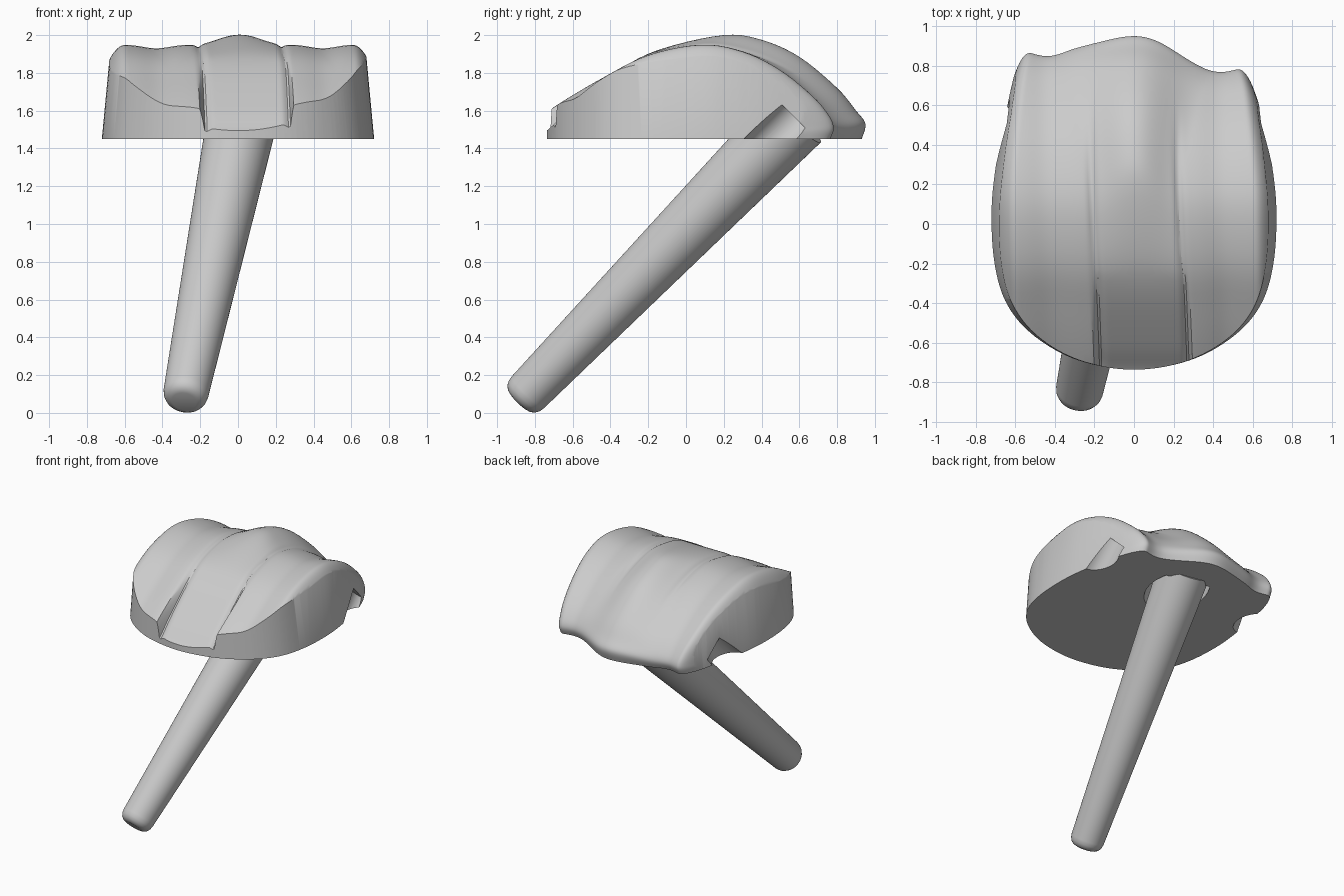
import bpy, bmesh, math
from mathutils import Vector

if "Cube" in bpy.data.objects:
    bpy.data.objects.remove(bpy.data.objects["Cube"], do_unlink=True)

BASE = 1.45      # height of the flat underside
HALF = 0.85      # half width of the raw swept block
TIP = Vector((-0.285, -0.885, 0.06))
AXIS = (Vector((0, 0.47, BASE)) - TIP).normalized()


def make_object(name, bm):
    bmesh.ops.recalc_face_normals(bm, faces=bm.faces)
    mesh = bpy.data.meshes.new(name)
    bm.to_mesh(mesh)
    bm.free()
    obj = bpy.data.objects.new(name, mesh)
    bpy.context.collection.objects.link(obj)
    return obj


def activate(obj):
    bpy.ops.object.select_all(action='DESELECT')
    obj.select_set(True)
    bpy.context.view_layer.objects.active = obj


def boolean(obj, cutter, operation):
    cutter.hide_render = True
    mod = obj.modifiers.new("cut", 'BOOLEAN')
    mod.object, mod.operation, mod.solver = cutter, operation, 'EXACT'
    activate(obj)
    bpy.ops.object.modifier_apply(modifier=mod.name)
    bpy.data.objects.remove(cutter, do_unlink=True)


def spline(points, steps, closed=False):
    """Catmull-Rom curve through 2D points."""
    pts = [Vector(p) for p in points]
    n = len(pts)
    get = (lambda i: pts[i % n]) if closed else (lambda i: pts[max(0, min(n - 1, i))])
    out = []
    for i in range(n if closed else n - 1):
        a, b, c, d = (get(i + k) for k in (-1, 0, 1, 2))
        for k in range(steps):
            t = k / steps
            out.append(0.5 * (2 * b + (c - a) * t + (2 * a - 5 * b + 4 * c - d) * t * t
                              + (3 * b - a - 3 * c + d) * t ** 3))
    return out if closed else out + [pts[-1]]


def smooth(a, b, x):
    t = max(0.0, min(1.0, (x - a) / (b - a)))
    return t * t * (3 - 2 * t)


def loft(rings, cap=True):
    """Skin a list of closed rings into a solid."""
    bm = bmesh.new()
    rows = [[bm.verts.new(p) for p in ring] for ring in rings]
    n = len(rows[0])
    for r0, r1 in zip(rows, rows[1:]):
        for j in range(n):
            k = (j + 1) % n
            bm.faces.new((r0[j], r0[k], r1[k], r1[j]))
    if cap:
        bm.faces.new(rows[0])
        bm.faces.new(rows[-1])
    return bm


def revolve(name, profile, start, axis, sides=64):
    """Solid of revolution from (radius, distance) pairs along an axis."""
    turn = Vector((0, 0, 1)).rotation_difference(axis)
    angles = [2 * math.pi * i / sides for i in range(sides)]
    return make_object(name, loft([[start + turn @ Vector((r * math.cos(a), r * math.sin(a), d))
                                    for a in angles] for r, d in profile]))


# Side profiles (y, z), front to back, of the outer lobes and the middle band
lobe = spline([(-.95, BASE), (-.82, 1.52), (-.7, 1.62), (-.45, 1.77), (-.2, 1.895), (.08, 1.95),
               (.3, 1.915), (.5, 1.82), (.68, 1.68), (.77, 1.58), (.8, 1.51), (.78, BASE)], 5)
band = spline([(-.8, BASE), (-.73, 1.5), (-.6, 1.62), (-.33, 1.83), (-.12, 1.93), (.2, 2.0),
               (.4, 1.975), (.6, 1.885), (.8, 1.72), (.9, 1.6), (.95, 1.53), (.93, BASE)], 5)


def section(u):
    """One slice of the articulating surface at sideways position u."""
    ring, last = [], len(lobe) - 1
    d = abs(u)
    for i, (pl, pc) in enumerate(zip(lobe, band)):
        s = i / last
        front = 1 - smooth(0.27, 0.42, s)
        rear = smooth(0.45, 0.9, s)
        # Stepped groove at the front, soft central hump at the back
        width = 0.24 + 0.16 * rear
        hump = math.cos(min(1, d / width) * math.pi / 2) ** 2
        step = 1 - smooth(0.225, 0.25, d)
        w = front * step + (1 - front) * hump
        y, z = pl.lerp(pc, w)
        # The right lobe reaches further back than the left one
        if y > 0.1:
            y += (y - 0.1) * (0.12 * (1 - smooth(-.35, .35, u)) - 0.005) * (1 - w)
        # Shallow dish of each lobe, groove line and rounded outer edge
        off = -0.02 * math.exp(-((d - 0.44) / 0.1) ** 2)
        off -= 0.014 * math.exp(-((d - 0.22) / 0.02) ** 2) * (1 - smooth(.45, .7, s))
        edge = 0.6 - 0.08 * rear
        off -= min(0.14, 11 * max(0, d - edge) ** 2)
        k = 1 + off / 0.5
        x = u + 0.055 * (1 - smooth(0.1, 0.6, s)) * (1 - (u / HALF) ** 2)
        ring.append((x, 0.1 + (y - 0.1) * k, BASE + (z - BASE) * k))
    return ring


COLUMNS = 150
head = make_object("head", loft([section(HALF * (2 * i / COLUMNS - 1)) for i in range(COLUMNS + 1)]))

# Trim the block with a slightly tapering rounded outline
half_outline = [(.72, .08), (.705, -.2), (.64, -.41), (.5, -.57), (.28, -.69)]
back_outline = [(.6, 1.1), (.605, .8), (.64, .6), (.69, .35)]
right = [(-x, y) for x, y in reversed(back_outline + half_outline)]
outline = spline(back_outline + half_outline + [(0, -.737)] + right, 8, closed=True)
trim = make_object("trim", loft([[(x * taper, y, z) for x, y in outline]
                                 for z, taper in ((1.3, 1.02), (2.1, 0.915))]))
boolean(head, trim, 'INTERSECT')

# Slanted grip slots in both sides
for side in (-1, 1):
    slot = revolve("slot", [(.11, 0), (.11, .7)], Vector((side * .7, .575, 1.565)),
                   Vector((0, -1, -1)).normalized())
    boolean(head, slot, 'DIFFERENCE')

# Socket around the stem
socket = revolve("socket", [(.21, 1.6), (.21, 2.08)], TIP, AXIS)
boolean(head, socket, 'DIFFERENCE')

# Tapered stem with a rounded tip
stem = revolve("stem", [(.065, 0), (.085, .006), (.103, .02), (.115, .042), (.12, .07), (.187, 2.12)],
               TIP, AXIS)

for obj in (head, stem):
    activate(obj)
    bpy.ops.object.shade_smooth_by_angle(angle=math.radians(32))
